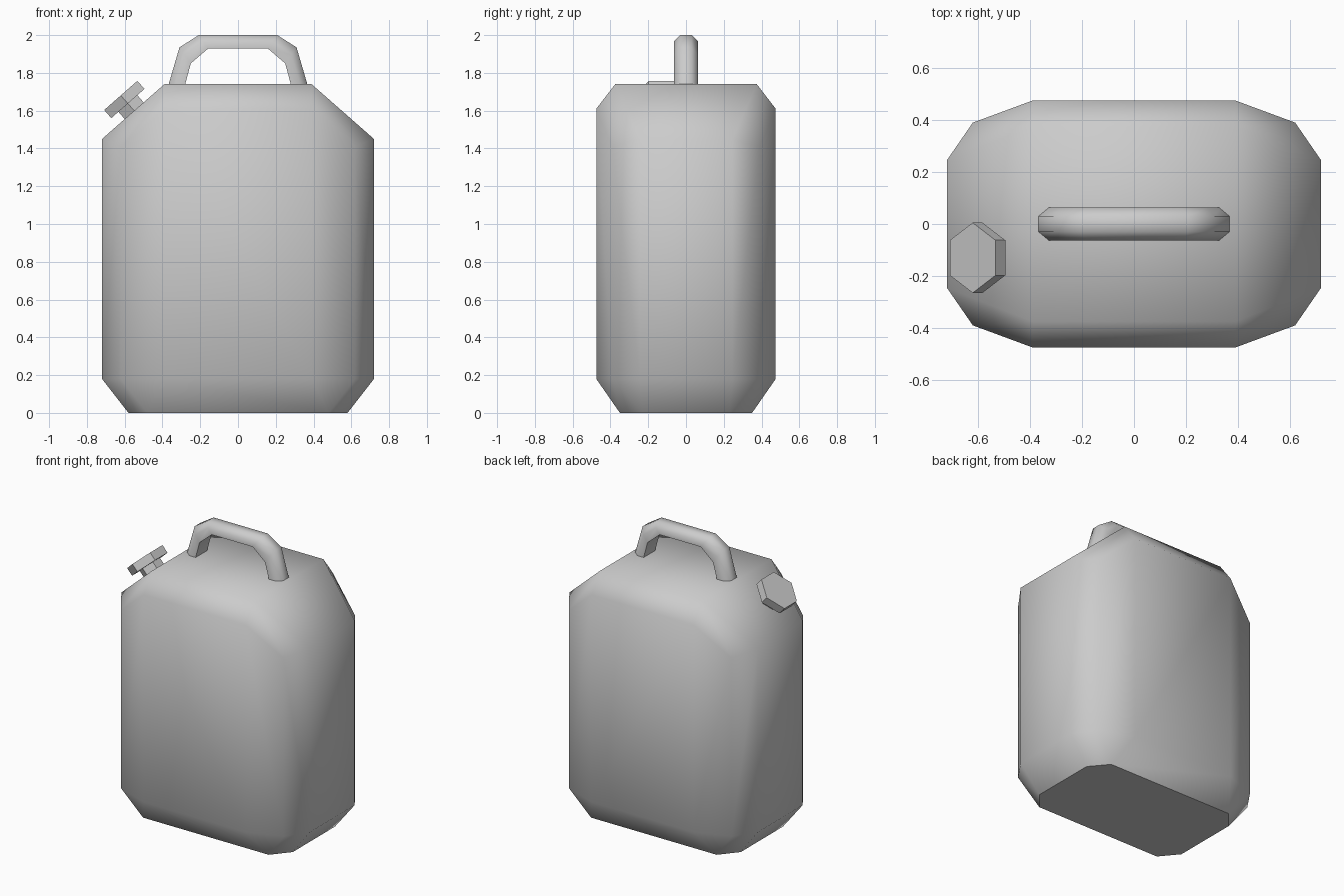
import bpy, bmesh, math
from mathutils import Vector

if "Cube" in bpy.data.objects:
    bpy.data.objects.remove(bpy.data.objects["Cube"])


def finish(bm, name):
    bmesh.ops.recalc_face_normals(bm, faces=bm.faces)
    mesh = bpy.data.meshes.new(name)
    bm.to_mesh(mesh)
    bm.free()
    obj = bpy.data.objects.new(name, mesh)
    bpy.context.collection.objects.link(obj)
    return obj


# Body: one quarter's corner points, mirrored in x and y, wrapped in a hull
ring = [(0.39, 0.475, 1.61), (0.62, 0.39, 1.41), (0.72, 0.245, 1.45)]
quarter = [(0.39, 0.375, 1.74), (0.48, 0.35, 0), (0.58, 0.23, 0)]
quarter += ring + [(x, y, 0.18) for x, y, z in ring]
bm = bmesh.new()
for sx in (1, -1):
    for sy in (1, -1):
        for x, y, z in quarter:
            bm.verts.new((sx * x, sy * y, z))
bmesh.ops.convex_hull(bm, input=bm.verts[:])
bmesh.ops.dissolve_limit(bm, angle_limit=math.radians(2),
                         verts=bm.verts[:], edges=bm.edges[:])
for f in bm.faces:
    f.smooth = True
for e in bm.edges:
    if all(v.co.z < 0.001 for v in e.verts):
        e.smooth = False          # crisp edge around the flat base
finish(bm, "can_body")

# Handle: D-shaped section swept between an outer and an inner path
outer = [(-0.373, 1.72), (-0.31, 1.935), (-0.208, 2.0)]
inner = [(-0.285, 1.72), (-0.25, 1.85), (-0.157, 1.93)]
outer += [(-x, z) for x, z in reversed(outer)]
inner += [(-x, z) for x, z in reversed(inner)]
section = [(-0.03, 0), (0.03, 0), (0.063, 0.45), (0.063, 1), (-0.063, 1), (-0.063, 0.45)]
bm = bmesh.new()
loops = []
for (ox, oz), (ix, iz) in zip(outer, inner):
    loops.append([bm.verts.new((ox + (ix - ox) * t, y, oz + (iz - oz) * t))
                  for y, t in section])
n = len(section)
for a, b in zip(loops, loops[1:]):
    for i in range(n):
        j = (i + 1) % n
        bm.faces.new((a[i], a[j], b[j], b[i]))
bm.faces.new(loops[0])
bm.faces.new(loops[-1])
handle = finish(bm, "carry_handle")
bpy.context.view_layer.objects.active = handle
handle.select_set(True)
bpy.ops.object.shade_smooth_by_angle(angle=math.radians(55))

# Spout neck and cap: hexagonal prisms standing square on the sloped shoulder
tilt = math.atan2(0.29, 0.33)
axis = Vector((-math.sin(tilt), 0, math.cos(tilt)))
base = Vector((-0.548, -0.13, 1.598))


def hex_prism(name, radius, low, high):
    bpy.ops.mesh.primitive_cylinder_add(
        vertices=6, radius=radius, depth=high - low,
        location=base + axis * (low + high) / 2, rotation=(0, -tilt, 0))
    bpy.context.object.name = name


hex_prism("spout_neck", 0.077, -0.03, 0.07)
hex_prism("spout_cap", 0.135, 0.053, 0.11)
